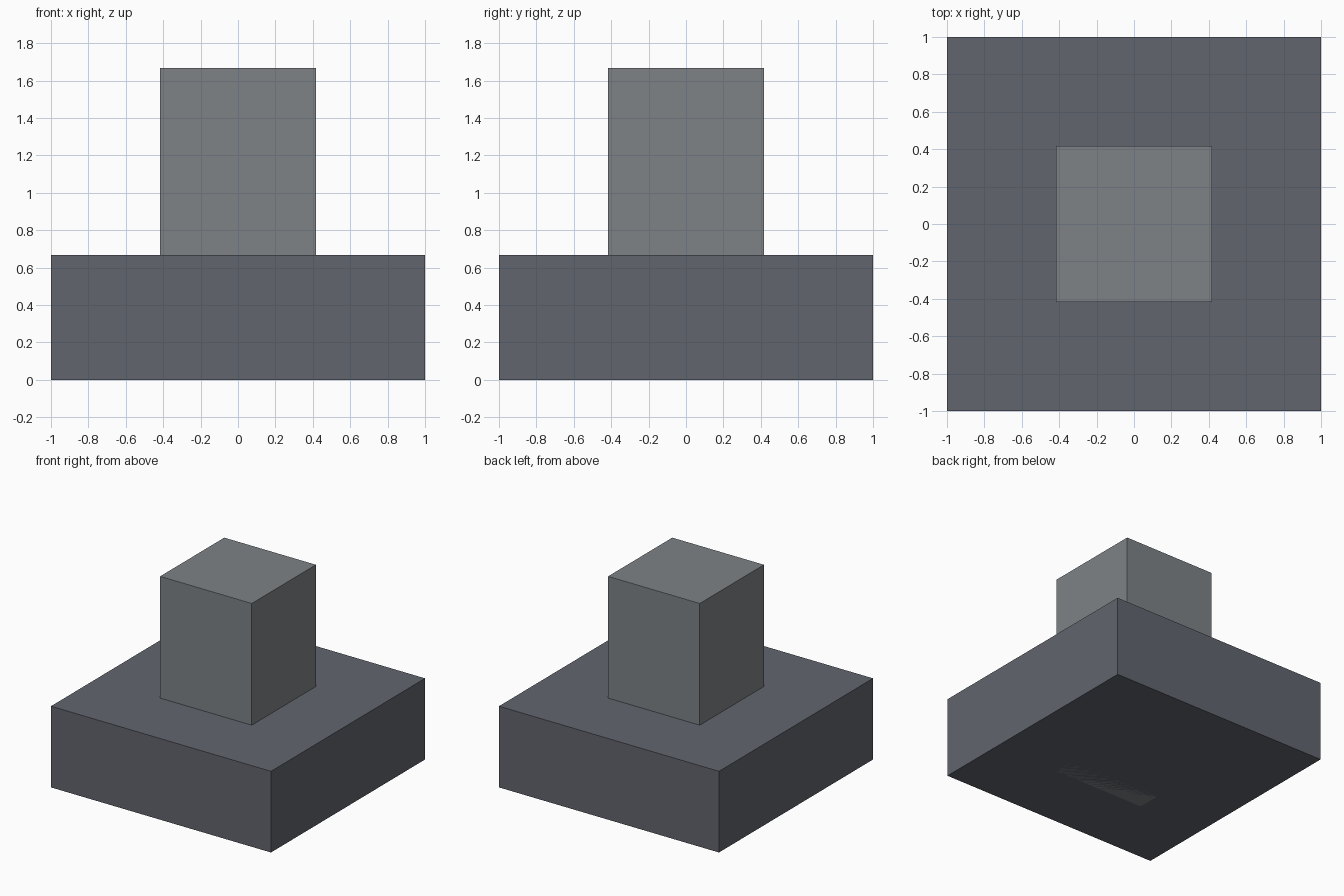
import bpy

if "Cube" in bpy.data.objects:
    bpy.data.objects.remove(bpy.data.objects["Cube"])


def block(name, width, height, colour):
    """Square block standing on z = 0, centred on the origin."""
    bpy.ops.mesh.primitive_cube_add(size=1, location=(0, 0, height / 2))
    obj = bpy.context.object
    obj.name = name
    obj.scale = (width, width, height)
    bpy.ops.object.transform_apply(location=True, rotation=False, scale=True)
    mat = bpy.data.materials.new(name + "_grey")
    mat.diffuse_color = (*colour, 1)
    mat.use_nodes = True
    mat.node_tree.nodes["Principled BSDF"].inputs["Base Color"].default_value = mat.diffuse_color
    obj.data.materials.append(mat)
    return obj


# Wide dark plinth
block("base", 2.0, 0.667, (0.12, 0.13, 0.155))

# Lighter pillar running down through the plinth to the ground
block("pillar", 0.833, 1.667, (0.21, 0.225, 0.24))
